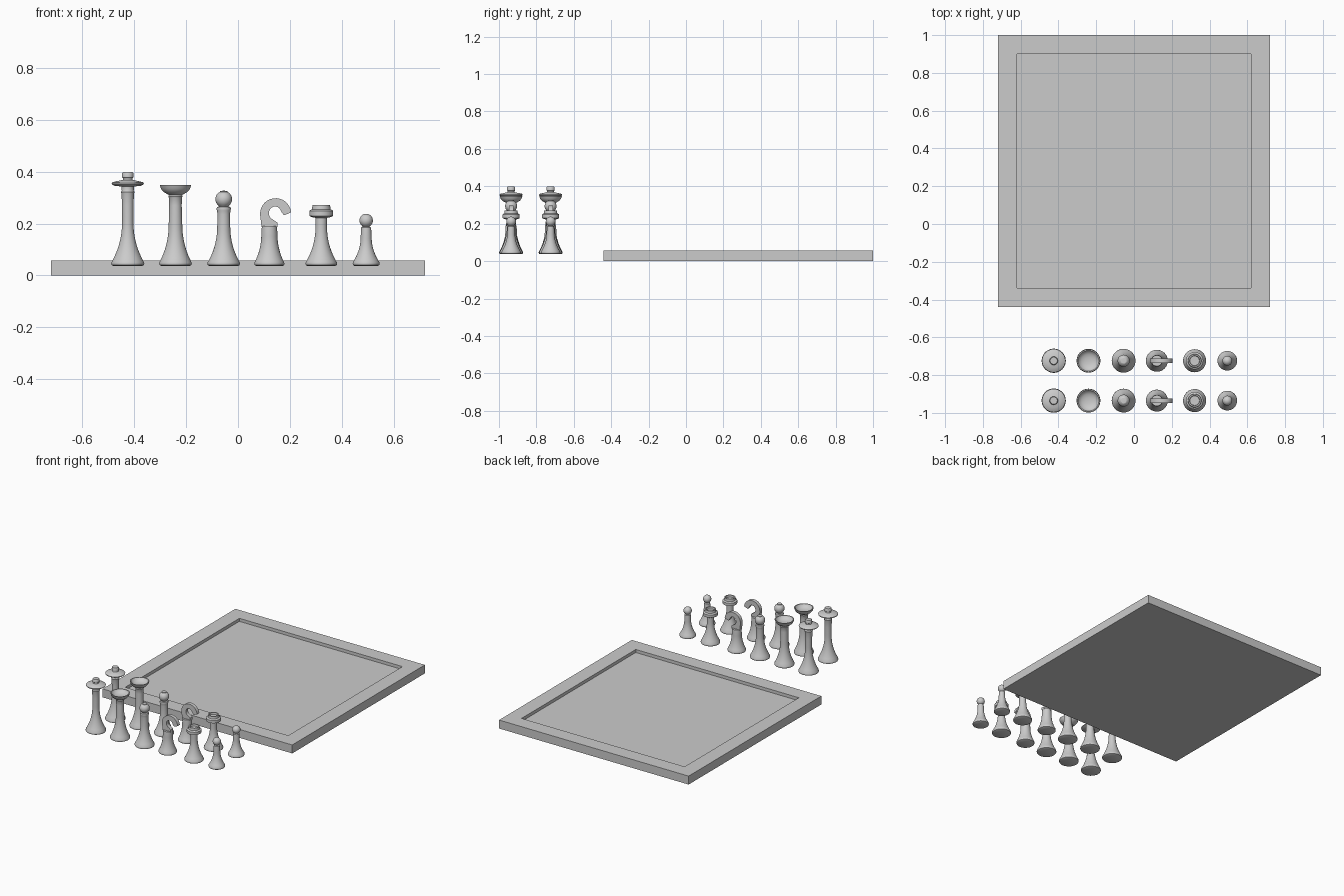
import bpy, bmesh, math
from mathutils import Matrix, Vector

cube = bpy.data.objects.get("Cube")
if cube:
    bpy.data.objects.remove(cube, do_unlink=True)

FLOOR = 0.037            # level of the playing field and the piece bases
ROWS = {"front": -0.935, "back": -0.724}


def material(name, value):
    mat = bpy.data.materials.new(name)
    colour = (value, value, value, 1)
    mat.use_nodes = True
    mat.diffuse_color = colour
    mat.node_tree.nodes["Principled BSDF"].inputs["Base Color"].default_value = colour
    return mat


grey = material("plain grey", 0.6)


def finish(bm, name, smooth=True):
    bmesh.ops.recalc_face_normals(bm, faces=bm.faces)
    mesh = bpy.data.meshes.new(name)
    bm.to_mesh(mesh)
    bm.free()
    mesh.materials.append(grey)
    obj = bpy.data.objects.new(name, mesh)
    bpy.context.collection.objects.link(obj)
    if smooth:
        bpy.ops.object.select_all(action="DESELECT")
        obj.select_set(True)
        bpy.context.view_layer.objects.active = obj
        bpy.ops.object.shade_smooth_by_angle(angle=math.radians(35))
    return obj


def lathe(bm, profile):
    """Revolve (radius, height) points about the z axis."""
    verts = [bm.verts.new((r, 0, z)) for r, z in profile]
    edges = [bm.edges.new(pair) for pair in zip(verts, verts[1:])]
    bmesh.ops.spin(bm, geom=verts + edges, cent=(0, 0, 0), axis=(0, 0, 1),
                   angle=math.tau, steps=40, use_merge=True)
    bmesh.ops.remove_doubles(bm, verts=bm.verts, dist=0.0002)


def stem(radius, neck, flare):
    """Rounded foot sweeping up into a slim column."""
    points = [(0, FLOOR), (radius * 0.88, FLOOR), (radius * 0.97, FLOOR + 0.003),
              (radius, FLOOR + 0.008), (radius * 0.98, FLOOR + 0.014)]
    for i in range(1, 11):
        t = i / 10
        points.append((neck + (radius * 0.96 - neck) * (1 - t) ** 2.2,
                       FLOOR + 0.016 + flare * t))
    return points


def ball(radius, height, start=-60, end=90):
    """Profile of a sphere from one latitude to another."""
    return [(radius * math.cos(a), height + radius * math.sin(a))
            for a in (math.radians(start + (end - start) * i / 12) for i in range(13))]


# Profiles of the turned pieces
king = stem(0.064, 0.0215, 0.16) + [
    (0.022, 0.27), (0.024, 0.315), (0.026, 0.322), (0.023, 0.328), (0.024, 0.343),
    (0.052, 0.346), (0.061, 0.351), (0.062, 0.356), (0.058, 0.360), (0.035, 0.365),
    (0.019, 0.369), (0.018, 0.375), (0.022, 0.378), (0.022, 0.393), (0.019, 0.398), (0, 0.398)]
queen = stem(0.063, 0.026, 0.15) + [
    (0.024, 0.27), (0.025, 0.300), (0.028, 0.305), (0.025, 0.310), (0.032, 0.314),
    (0.046, 0.322), (0.056, 0.334), (0.061, 0.349), (0.055, 0.349), (0.048, 0.338),
    (0.035, 0.330), (0.018, 0.326), (0, 0.325)]
bishop = stem(0.063, 0.025, 0.14) + [
    (0.024, 0.235), (0.026, 0.250), (0.028, 0.257), (0.026, 0.264), (0.017, 0.266)
    ] + ball(0.032, 0.294, -55, 62) + [(0.015, 0.326), (0, 0.327)]
rook = stem(0.061, 0.022, 0.14) + [
    (0.022, 0.222), (0.036, 0.225), (0.046, 0.230), (0.046, 0.249), (0.041, 0.253),
    (0.036, 0.255), (0.034, 0.271), (0.027, 0.271), (0.025, 0.258), (0, 0.257)]
pawn = stem(0.052, 0.021, 0.10) + [(0.019, 0.185)] + ball(0.026, 0.212)
knight_base = stem(0.058, 0.031, 0.11) + [(0.029, 0.19), (0, 0.19)]


# Horse head: a tapering crescent on a short neck
def horse_head(bm):
    centre = Vector((0.024, 0, 0.238))
    outline = [Vector((0.031, 0, 0.186)), Vector((-0.030, 0, 0.186))]
    for i in range(17):
        a = math.radians(190 - 185 * i / 16)
        outline.append(centre + 0.060 * Vector((math.cos(a), 0, math.sin(a))))
    outline.append(Vector((0.056, 0, 0.232)))
    for i in range(15):
        a = math.radians(15 + 235 * i / 14)
        outline.append(centre + Vector((-0.002 + 0.024 * math.cos(a), 0, 0.002 + 0.026 * math.sin(a))))
    outline.append(Vector((0.031, 0, 0.204)))
    face = bm.faces.new([bm.verts.new(p + Vector((0, -0.012, 0))) for p in outline])
    made = bmesh.ops.extrude_face_region(bm, geom=[face])["geom"]
    bmesh.ops.translate(bm, vec=(0, 0.024, 0),
                        verts=[v for v in made if isinstance(v, bmesh.types.BMVert)])


# Two rows of pieces beside the board
PIECES = {"king": (king, -0.425), "queen": (queen, -0.241), "bishop": (bishop, -0.055),
          "knight": (knight_base, 0.121), "rook": (rook, 0.321), "pawn": (pawn, 0.494)}
for row, y in ROWS.items():
    for name, (profile, x) in PIECES.items():
        bm = bmesh.new()
        lathe(bm, profile)
        finish(bm, f"{row}_{name}").location = (x, y, 0)
    bm = bmesh.new()
    horse_head(bm)
    finish(bm, f"{row}_knight_head").location = (PIECES["knight"][1], y, 0)

# Board with a sunken playing field
bm = bmesh.new()
bmesh.ops.create_cube(bm, size=1, matrix=Matrix.Translation((0, 0.28, 0.029))
                      @ Matrix.Diagonal((1.44, 1.44, 0.058, 1)))
bm.normal_update()
top = max(bm.faces, key=lambda f: f.normal.z)
bmesh.ops.inset_region(bm, faces=[top], thickness=0.142)
walls = bmesh.ops.extrude_face_region(bm, geom=[top])["geom"]
bmesh.ops.delete(bm, geom=[top], context="FACES_ONLY")
bmesh.ops.translate(bm, vec=(0, 0, FLOOR - 0.058),
                    verts=[v for v in walls if isinstance(v, bmesh.types.BMVert)])
finish(bm, "board", smooth=False)
